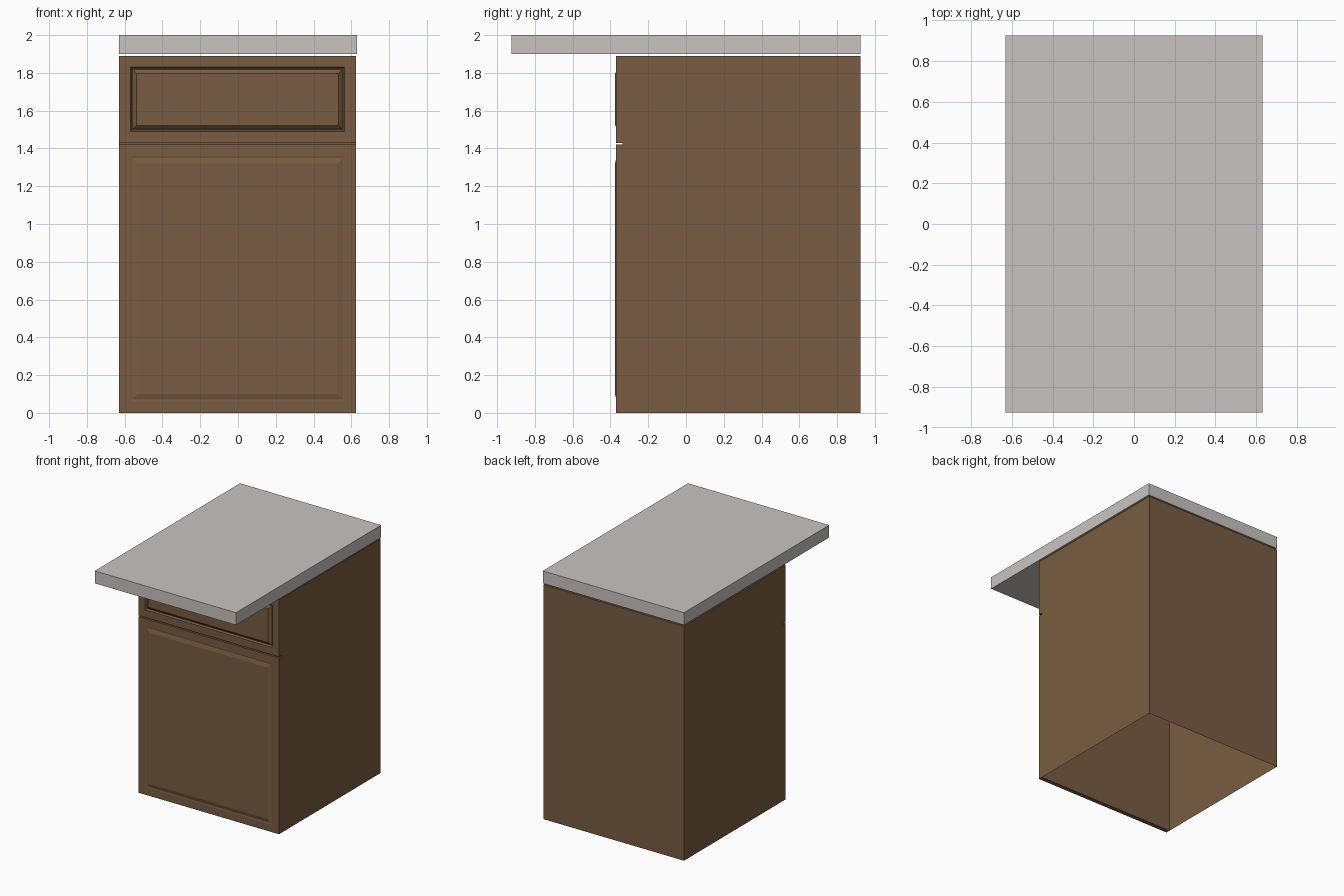
import bpy, bmesh

if "Cube" in bpy.data.objects:
    bpy.data.objects.remove(bpy.data.objects["Cube"])

def material(name, rgb):
    m = bpy.data.materials.new(name)
    m.diffuse_color = (*rgb, 1)
    m.use_nodes = True
    m.node_tree.nodes["Principled BSDF"].inputs["Base Color"].default_value = m.diffuse_color
    return m

WOOD = material("brown wood", (0.188, 0.108, 0.054))
STONE = material("pale grey stone", (0.58, 0.55, 0.53))

def finish(bm, name, mat):
    me = bpy.data.meshes.new(name)
    bm.to_mesh(me)
    bm.free()
    me.materials.append(mat)
    ob = bpy.data.objects.new(name, me)
    bpy.context.collection.objects.link(ob)
    return ob

def box(name, lo, hi, mat, open_bottom=False):
    bm = bmesh.new()
    bmesh.ops.create_cube(bm, size=1)
    for v in bm.verts:
        v.co = [(a + b) / 2 + c * (b - a) for a, b, c in zip(lo, hi, v.co)]
    if open_bottom:
        bm.normal_update()
        faces = [f for f in bm.faces if f.normal.z < -0.9]
        bmesh.ops.delete(bm, geom=faces, context='FACES_ONLY')
    return finish(bm, name, mat)

def panelled_front(name, x0, x1, z0, z1, rings):
    """Nested rectangles (margin, y) bridged from the cabinet face outwards."""
    bm = bmesh.new()
    prev = None
    for m, y in rings:
        ring = [bm.verts.new(p) for p in ((x0 + m, y, z0 + m), (x1 - m, y, z0 + m),
                                          (x1 - m, y, z1 - m), (x0 + m, y, z1 - m))]
        if prev:
            for i in range(4):
                j = (i + 1) % 4
                bm.faces.new((prev[i], prev[j], ring[j], ring[i]))
        prev = ring
    bm.faces.new(prev)
    bm.normal_update()
    return finish(bm, name, WOOD)

# Worktop, overhanging at the front
box("worktop", (-0.63, -0.925, 1.90), (0.63, 0.925, 2.0), STONE)

# Hollow cabinet body, open underneath
box("cabinet_body", (-0.63, -0.335, 0), (0.625, 0.925, 1.89), WOOD, True)

# Drawer front: frame, sunken groove, raised field
panelled_front("drawer_front", -0.63, 0.625, 1.43, 1.89,
               [(0, -0.335), (0, -0.37), (0.06, -0.37), (0.068, -0.357),
                (0.072, -0.357), (0.092, -0.376)])

# Door front: shallow raised field
panelled_front("door_front", -0.63, 0.625, 0, 1.42,
               [(0, -0.335), (0, -0.37), (0.06, -0.37), (0.07, -0.368), (0.1, -0.376)])
